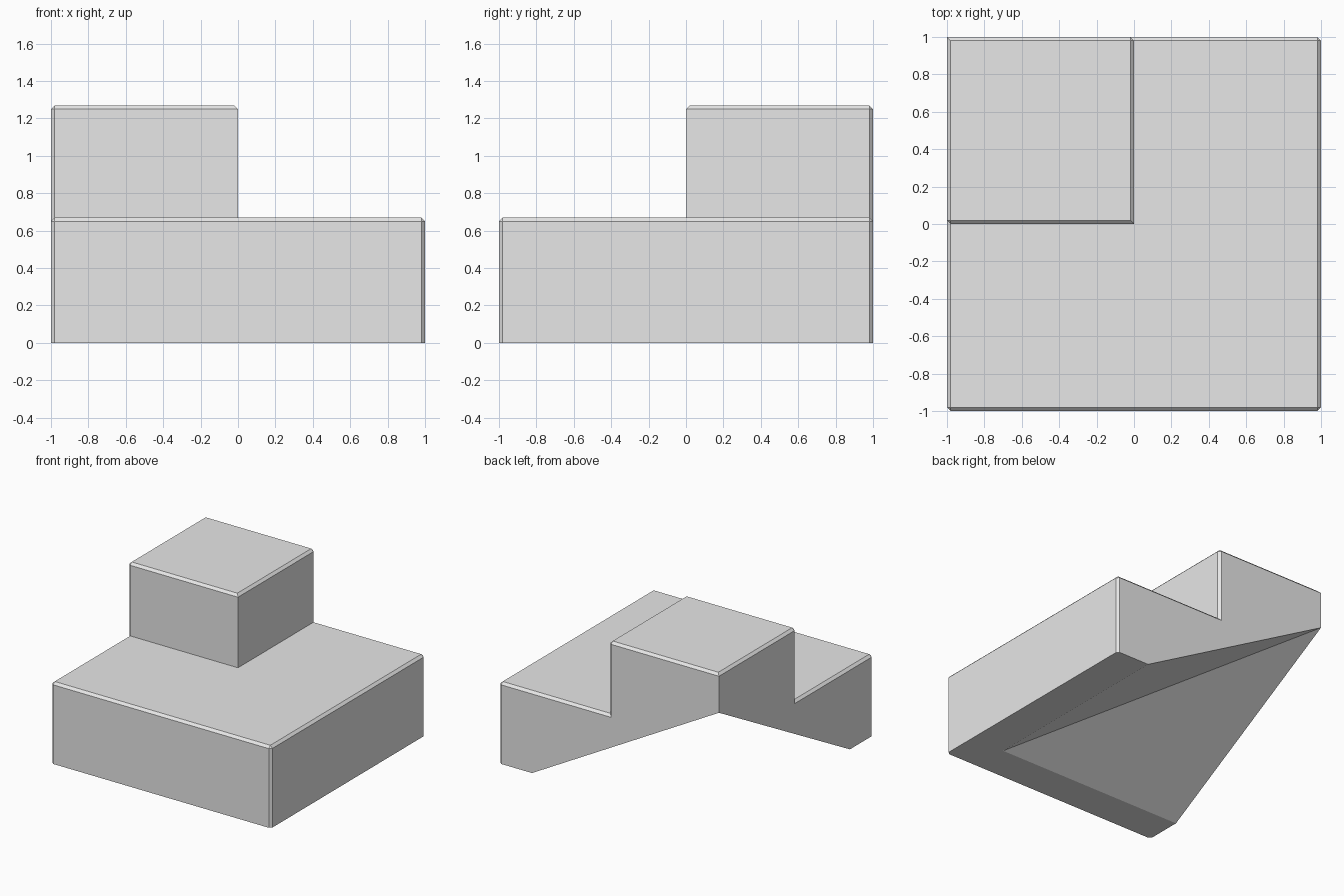
import bpy
import bmesh

cube = bpy.data.objects.get("Cube")
if cube:
    bpy.data.objects.remove(cube, do_unlink=True)

BASE_TOP, TOWER_TOP, APEX, RIM = 0.67, 1.27, 0.95, 0.70

# Corners of the stepped corner block
points = {
    # foot strip and hollow underside
    "A": (1, -1, 0), "B": (1, 1, 0), "C": (RIM, 1, 0),
    "D": (RIM, -RIM, 0), "E": (-1, -RIM, 0), "F": (-1, -1, 0),
    "P": (-1, 1, APEX),
    # lower step
    "a": (1, -1, BASE_TOP), "b": (1, 1, BASE_TOP), "f": (-1, -1, BASE_TOP),
    "m": (0, 1, BASE_TOP), "n": (0, 0, BASE_TOP), "o": (-1, 0, BASE_TOP),
    # upper step
    "M": (0, 1, TOWER_TOP), "N": (0, 0, TOWER_TOP),
    "O": (-1, 0, TOWER_TOP), "Q": (-1, 1, TOWER_TOP),
}
# Foot, two sloped undersides, outer walls, then step walls and treads
faces = ["ABCDEF", "CDP", "DEP", "AafF", "ABba", "BCPQMmb",
         "FfoOQPE", "abmnof", "nNOo", "nmMN", "MNOQ"]
# Outer edges that carry a narrow chamfer
chamfers = ["ab", "bm", "af", "fo", "MN", "NO", "OQ", "QM",
            "Aa", "Bb", "Ff", "mM", "oO"]

bm = bmesh.new()
v = {name: bm.verts.new(co) for name, co in points.items()}
for loop in faces:
    bm.faces.new([v[c] for c in loop])
bmesh.ops.recalc_face_normals(bm, faces=bm.faces[:])
edges = [bm.edges.get((v[p], v[q])) for p, q in chamfers]
bmesh.ops.bevel(bm, geom=edges, offset=0.02, offset_type='OFFSET',
                segments=1, profile=0.5, affect='EDGES')
bmesh.ops.recalc_face_normals(bm, faces=bm.faces[:])

mesh = bpy.data.meshes.new("corner_step_block")
bm.to_mesh(mesh)
bm.free()
block = bpy.data.objects.new("corner_step_block", mesh)
bpy.context.collection.objects.link(block)

# Plain grey finish
grey = bpy.data.materials.new("light_grey")
grey.use_nodes = True
colour = (0.8, 0.8, 0.8, 1)
grey.diffuse_color = colour
grey.node_tree.nodes["Principled BSDF"].inputs["Base Color"].default_value = colour
mesh.materials.append(grey)
